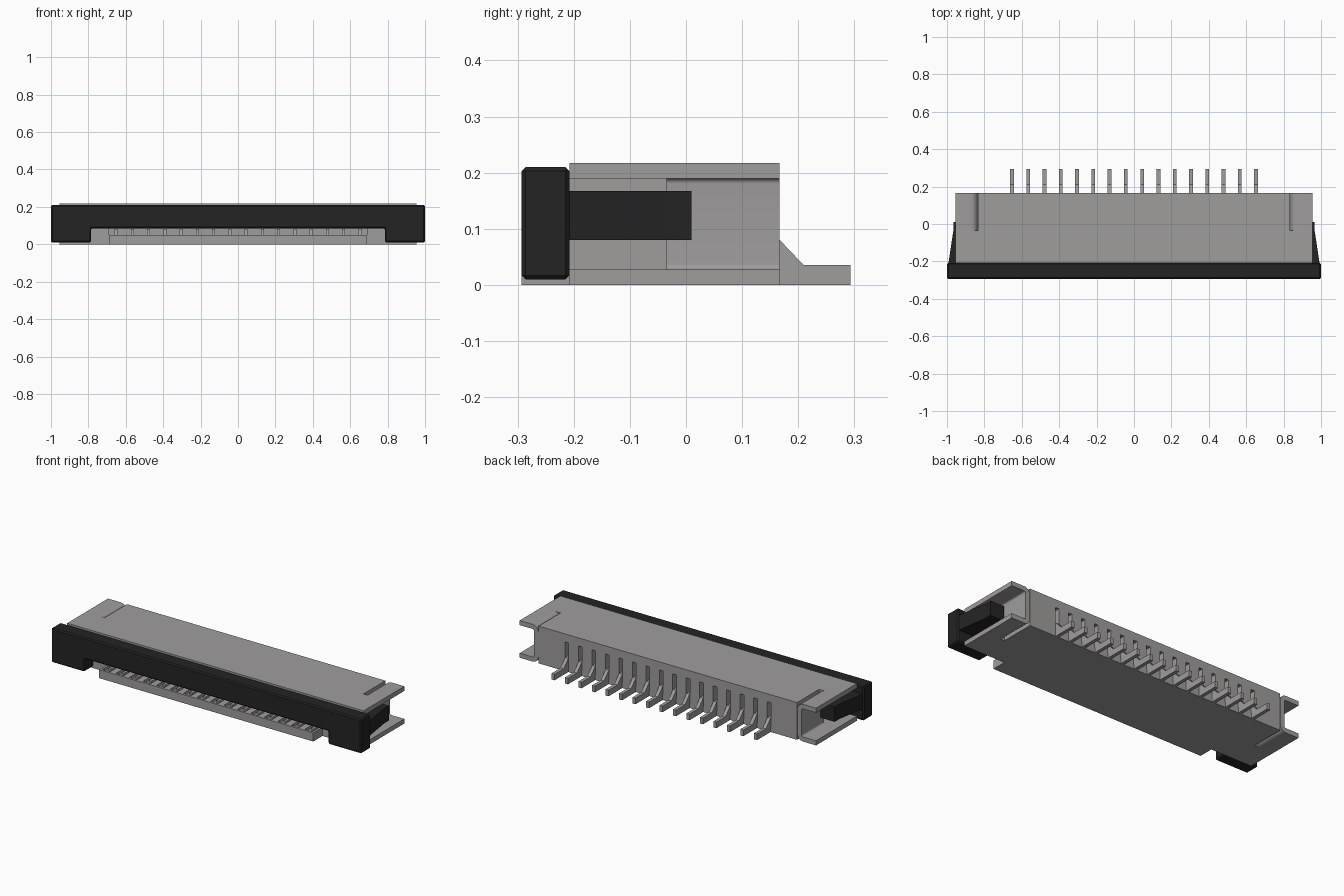
import bpy, bmesh, math
from mathutils import Vector

if "Cube" in bpy.data.objects:
    bpy.data.objects.remove(bpy.data.objects["Cube"])


def material(name, rgb):
    m = bpy.data.materials.new(name)
    m.use_nodes = True
    m.diffuse_color = (*rgb, 1)
    bsdf = m.node_tree.nodes["Principled BSDF"]
    bsdf.inputs["Base Color"].default_value = (*rgb, 1)
    bsdf.inputs["Roughness"].default_value = 0.6
    return m


GREY = material("warm grey", (0.35, 0.335, 0.335))
BLACK = material("black plastic", (0.017, 0.017, 0.017))


def make_object(name, bm, mat):
    bmesh.ops.recalc_face_normals(bm, faces=bm.faces)
    me = bpy.data.meshes.new(name)
    bm.to_mesh(me)
    bm.free()
    me.materials.append(mat)
    ob = bpy.data.objects.new(name, me)
    bpy.context.collection.objects.link(ob)
    return ob


def boxes(name, specs, mat=GREY):
    """One object from (x0, x1, y0, y1, z0, z1) boxes."""
    bm = bmesh.new()
    for x0, x1, y0, y1, z0, z1 in specs:
        vs = bmesh.ops.create_cube(bm, size=1)["verts"]
        for v in vs:
            v.co = Vector((x0 if v.co.x < 0 else x1,
                           y0 if v.co.y < 0 else y1,
                           z0 if v.co.z < 0 else z1))
    return make_object(name, bm, mat)


def extrude(name, points, axis, start, end, mat=GREY):
    """Prism from a 2D outline pushed along one axis."""
    bm = bmesh.new()

    def place(a, b):
        co = [a, b]
        co.insert(axis, start)
        return bm.verts.new(co)
    face = bm.faces.new([place(a, b) for a, b in points])
    geo = bmesh.ops.extrude_face_region(bm, geom=[face])["geom"]
    shift = Vector((0, 0, 0))
    shift[axis] = end - start
    bmesh.ops.translate(bm, vec=shift, verts=[g for g in geo if isinstance(g, bmesh.types.BMVert)])
    return make_object(name, bm, mat)


def activate(ob):
    bpy.ops.object.select_all(action="DESELECT")
    ob.select_set(True)
    bpy.context.view_layer.objects.active = ob


def apply_all(ob):
    activate(ob)
    for m in list(ob.modifiers):
        bpy.ops.object.modifier_apply(modifier=m.name)


def cut(ob, specs):
    cutter = boxes("cutter", specs)
    cutter.hide_render = True
    mod = ob.modifiers.new("cut", "BOOLEAN")
    mod.operation, mod.solver, mod.object = "DIFFERENCE", "EXACT", cutter
    apply_all(ob)
    bpy.data.objects.remove(cutter)


PINS = [-0.652 + i * 1.304 / 15 for i in range(16)]
FRONT, BODY_FRONT, BACK = -0.293, -0.208, 0.167
TOP = 0.217

# Housing block with the cable opening, contact grooves and rear slots
housing = boxes("housing", [(-0.833, 0.833, BODY_FRONT, BACK, 0, TOP)])
cut(housing, [(-0.69, 0.69, -0.3, 0.02, 0.05, 0.1)])
grooves = [(x - 0.025, x + 0.025, -0.28, 0.0, 0.035, 0.07) for x in PINS]
cut(housing, grooves)
cut(housing, [(x - 0.012, x + 0.012, 0.11, 0.2, 0.03, 0.17) for x in PINS])

# Tongue under the cable opening
tongue = boxes("tongue", [(-0.69, 0.69, FRONT, BODY_FRONT, 0, 0.05)])
cut(tongue, grooves)

# Top and bottom plates overhanging the ends, ahead of the brackets
boxes("end_plates", [(min(s * 0.833, s * 0.955), max(s * 0.833, s * 0.955),
                      BODY_FRONT, -0.035, z0, z1)
                     for s in (-1, 1) for z0, z1 in ((0, 0.027), (0.19, TOP))])


def arc(cx, cz, r, a0, a1, n=8):
    return [(cx + r * math.cos(math.radians(a0 + (a1 - a0) * i / n)),
             cz + r * math.sin(math.radians(a0 + (a1 - a0) * i / n))) for i in range(n + 1)]


# Bent sheet brackets at both ends, open outwards
outline = ([(0.955, TOP)] + arc(0.872, TOP - 0.037, 0.037, 90, 180)
           + arc(0.872, 0.037, 0.037, 180, 270) + [(0.955, 0), (0.955, 0.027)]
           + arc(0.872, 0.037, 0.010, 270, 180)
           + arc(0.872, TOP - 0.037, 0.010, 180, 90) + [(0.955, 0.19)])
for s, side in ((1, "left"), (-1, "right")):
    bracket = extrude(side + "_bracket", [(s * x, z) for x, z in outline], 1, -0.035, BACK)
    activate(bracket)
    bpy.ops.object.shade_smooth_by_angle(angle=math.radians(30))

# Rear solder tails and the contact beams inside the opening
tail = [(0.11, 0.0), (0.293, 0.0), (0.293, 0.035), (0.21, 0.035), (0.167, 0.08), (0.11, 0.08)]
beam = [(-0.25, 0.035), (0.03, 0.035), (0.03, 0.06), (-0.12, 0.06),
        (-0.16, 0.082), (-0.19, 0.082), (-0.21, 0.048), (-0.25, 0.048)]
for i, x in enumerate(PINS, 1):
    extrude(f"solder_tail_{i}", tail, 0, x - 0.010, x + 0.010)
    extrude(f"contact_beam_{i}", beam, 0, x - 0.008, x + 0.008)

# Black locking bar with a leg at each end
bar = extrude("locking_bar", [(-1, 0.01), (-0.785, 0.01), (-0.785, 0.085), (0.785, 0.085),
                              (0.785, 0.01), (1, 0.01), (1, 0.21), (-1, 0.21)],
              1, FRONT, BODY_FRONT, BLACK)
bevel = bar.modifiers.new("edges", "BEVEL")
bevel.width, bevel.segments = 0.007, 1
apply_all(bar)

# Tapered locking arms reaching back between the plates
for s, side in ((1, "left"), (-1, "right")):
    arm = [(0.875, -0.215), (0.993, -0.215), (0.965, -0.03), (0.965, 0.01), (0.875, 0.01)]
    extrude(side + "_locking_arm", [(s * x, y) for x, y in arm], 2, 0.08, 0.167, BLACK)
